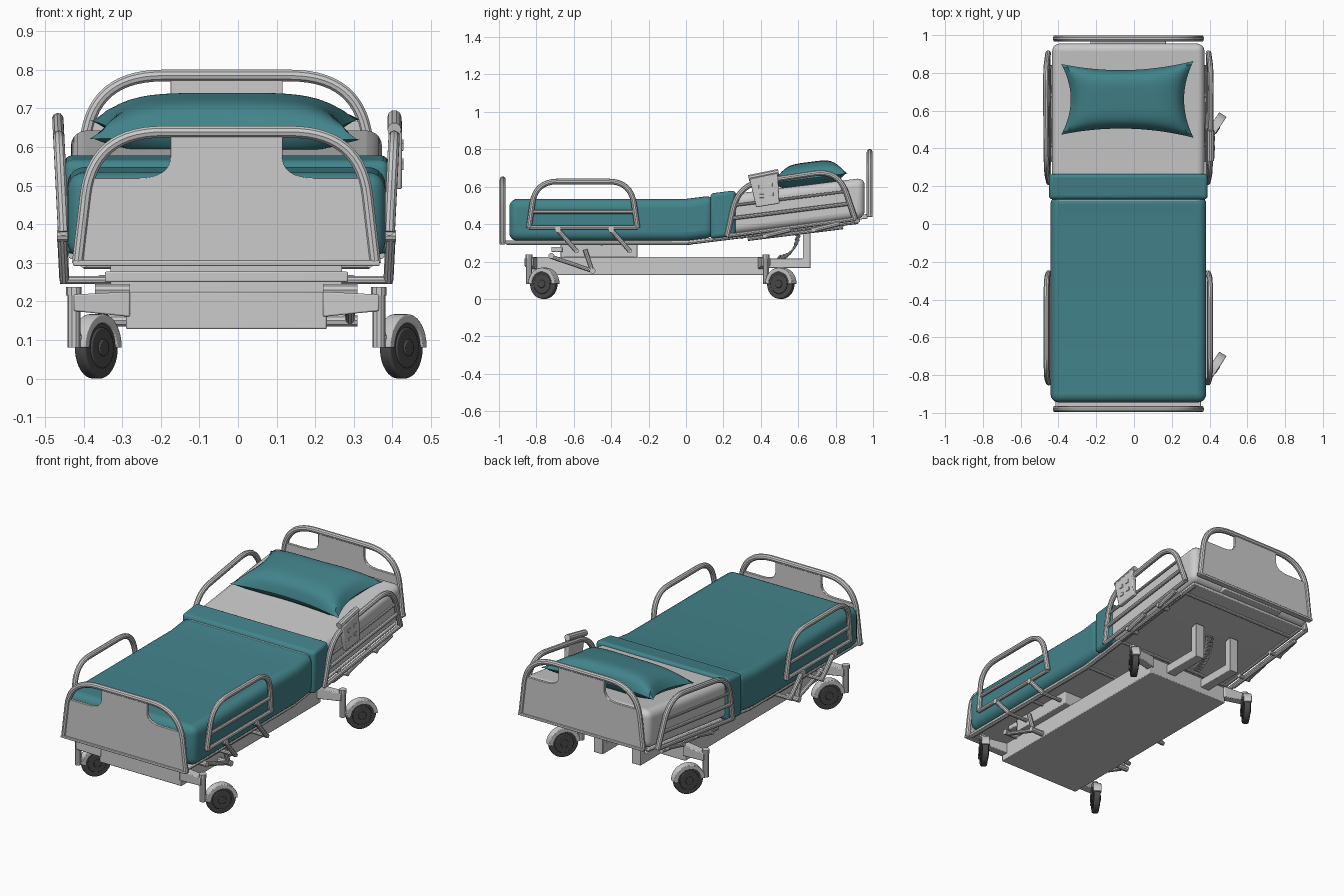
import bpy, bmesh, math
from mathutils import Vector as V

if "Cube" in bpy.data.objects:
    bpy.data.objects.remove(bpy.data.objects["Cube"])

CX = -0.03          # bed centre line (turned castors shift it off x = 0)
SLOPE = 0.123       # raised head section


def material(name, rgb):
    m = bpy.data.materials.new(name)
    m.diffuse_color = (*rgb, 1)
    m.use_nodes = True
    m.node_tree.nodes["Principled BSDF"].inputs["Base Color"].default_value = m.diffuse_color
    return m


TEAL = material("teal_cloth", (0.055, 0.23, 0.26))
DARK = material("dark_rubber", (0.07, 0.07, 0.07))


def finish(ob, mat=None, bevel=0, seg=2):
    bpy.context.view_layer.objects.active = ob
    for o in bpy.context.selected_objects:
        o.select_set(False)
    ob.select_set(True)
    if ob.type == 'CURVE':
        bpy.ops.object.convert(target='MESH')
    if bevel:
        b = ob.modifiers.new("bevel", 'BEVEL')
        b.width, b.segments, b.limit_method = bevel, seg, 'ANGLE'
    bpy.ops.object.shade_smooth_by_angle(angle=math.radians(35))
    if mat:
        ob.data.materials.append(mat)
    return ob


def mesh(name, verts, faces, mat=None, bevel=0, seg=2):
    me = bpy.data.meshes.new(name)
    me.from_pydata([tuple(v) for v in verts], [], faces)
    bm = bmesh.new()
    bm.from_mesh(me)
    bmesh.ops.recalc_face_normals(bm, faces=bm.faces)
    bm.to_mesh(me)
    bm.free()
    ob = bpy.data.objects.new(name, me)
    bpy.context.collection.objects.link(ob)
    return finish(ob, mat, bevel, seg)


def prism(name, pts, offset, mat=None, bevel=0, seg=2):
    """Polygon extruded symmetrically by +-offset."""
    n, off = len(pts), V(offset)
    verts = [V(p) - off for p in pts] + [V(p) + off for p in pts]
    faces = [list(range(n)), list(range(n, 2 * n))]
    faces += [[i, (i + 1) % n, n + (i + 1) % n, n + i] for i in range(n)]
    return mesh(name, verts, faces, mat, bevel, seg)


def lift(y):
    return SLOPE * max(y, 0)


def slab(name, a, y0, y1, z0, z1, mat=None, bevel=0.004, seg=2, x=CX):
    """Box of half width a that follows the bend of the deck at y = 0."""
    top = [y0, 0, y1] if y0 < 0 < y1 else [y0, y1]
    pts = [(x, y, z0 + lift(y)) for y in top] + [(x, y, z1 + lift(y)) for y in reversed(top)]
    return prism(name, pts, (a, 0, 0), mat, bevel, seg)


def box(name, x, y0, y1, z0, z1, a, bevel=0.004):
    return prism(name, [(x, y0, z0), (x, y1, z0), (x, y1, z1), (x, y0, z1)], (a, 0, 0), None, bevel)


def rounded(pts, r, closed=False, n=8):
    """Polyline with its corners rounded off."""
    pts = [V(p) for p in pts]
    out = []
    for i, p in enumerate(pts):
        if not closed and i in (0, len(pts) - 1):
            out.append(p)
            continue
        q, s = pts[i - 1], pts[(i + 1) % len(pts)]
        a = p + (q - p).normalized() * min(r, (q - p).length * .48)
        b = p + (s - p).normalized() * min(r, (s - p).length * .48)
        for k in range(n + 1):
            t = k / n
            out.append(a * (1 - t) ** 2 + p * 2 * t * (1 - t) + b * t * t)
    return out


def tube(name, pts, r, closed=False, mat=None):
    cu = bpy.data.curves.new(name, 'CURVE')
    cu.dimensions, cu.bevel_depth, cu.bevel_resolution, cu.use_fill_caps = '3D', r, 3, True
    sp = cu.splines.new('POLY')
    sp.points.add(len(pts) - 1)
    for p, q in zip(sp.points, pts):
        p.co = (*q, 1)
    sp.use_cyclic_u = closed
    ob = bpy.data.objects.new(name, cu)
    bpy.context.collection.objects.link(ob)
    return finish(ob, mat)


# Mattress, cover and folded sheet edge
slab("mattress", 0.403, -0.1, 0.955, 0.315, 0.53, None, 0.04, 5)
slab("blanket", 0.412, -0.945, 0.15, 0.31, 0.535, TEAL, 0.045, 5)
slab("blanket_fold", 0.42, 0.13, 0.265, 0.305, 0.548, TEAL, 0.02, 4)

# Pillow: pinched corners, puffed middle
N = 24
verts, faces = [], []
for side in (1, -1):
    base = len(verts)
    for j in range(N + 1):
        for i in range(N + 1):
            u, v = 2 * i / N - 1, 2 * j / N - 1
            x = CX - .005 + u * (0.35 - 0.05 * (1 - v * v) * abs(u))
            y = 0.66 + v * (0.195 - 0.04 * (1 - u * u) * abs(v)) + 0.008 * u * v
            puff = (max(0, 1 - u ** 4) * max(0, 1 - v ** 4)) ** 0.6
            z = 0.645 + 0.13 * (y - 0.66) + puff * (0.087 if side > 0 else -0.05)
            verts.append((x, y, z))
    for j in range(N):
        for i in range(N):
            k = base + j * (N + 1) + i
            f = [k, k + 1, k + N + 2, k + N + 1]
            faces.append(f if side > 0 else f[::-1])
mesh("pillow", verts, faces, TEAL)

# Head and foot boards: tube arch, panel with two hand openings, bottom bar
for name, y, z0 in (("footboard", -0.98, 0.298), ("headboard", 0.982, 0.444)):
    P = lambda u, w: (CX + u, y, z0 + w)
    arch = [P(-.385, 0), P(-.345, .341), P(.345, .341), P(.385, 0)]
    tube(name + "_frame", rounded(arch, 0.18, n=14), 0.016)
    half = [V(P(.375, 0)), V(P(.362, .22))]
    half += rounded([P(.358, .222), P(.145, .222), P(.145, .34)], 0.085)
    left = [V((2 * CX - p.x, p.y, p.z)) for p in reversed(half)]
    prism(name + "_panel", half + left, (0, .008, 0), None, 0.002)
    prism(name + "_bottom_bar", [P(-.397, -.006), P(.397, -.006), P(.397, .008), P(-.397, .008)],
          (0, .016, 0), None, 0.003)

# Deck under the mattress
slab("deck", 0.385, -0.97, 0.93, 0.296, 0.311)
slab("head_board_mount", 0.2, 0.9, 0.97, 0.31, 0.335)
for s in (-1, 1):
    x = CX + s * 0.37
    tube("deck_side_rail", [(x, -.96, .298), (x, 0, .298), (x, .92, .298 + lift(.92))], 0.011)
for y in (-.45, 0.02, .3, .84):
    z = .294 + lift(y)
    tube("deck_cross_rail", [(CX - .37, y, z), (CX + .37, y, z)], 0.01)

# Base chassis and lifting parts
box("base_chassis", CX, -0.84, 0.42, 0.128, 0.225, 0.26)
box("lift_housing", CX, -0.67, -0.26, 0.222, 0.297, 0.30)
box("front_cross_beam", CX, -0.72, -0.66, 0.25, 0.277, 0.315)
for s in (-1, 1):
    x = CX + s * 0.12
    prism("rear_column", [(x, .40, .165), (x, .665, .165), (x, .665, .37), (x, .625, .36),
                          (x, .625, .215), (x, .40, .215)], (.028, 0, 0), None, 0.003)
coil = []
for i in range(161):
    t = i / 160
    a = t * 10 * math.tau
    c = V((CX, .49 + .11 * math.sin(t * math.pi / 2), .215 + .13 * t * t + .02 * t))
    coil.append(c + V((math.cos(a) * .02, math.sin(a) * .012, math.sin(a) * .016)))
tube("coiled_cable", coil, 0.005)

# Turned castors
ROLL, AXLE, UP = V((.55, .835, 0)), V((.835, -.55, 0)), V((0, 0, 1))


def ring(c, r, a0=0.0, a1=math.tau, n=36, ends=False):
    return [c + ROLL * r * math.cos(a0 + (a1 - a0) * i / n) + UP * r * math.sin(a0 + (a1 - a0) * i / n)
            for i in range(n + ends)]


for s in (-1, 1):
    for y in (-0.84, 0.427):
        x = CX + s * 0.395
        tube("castor_post", [(x, y, .08), (x, y, .225)], 0.017)
        tube("castor_post_cap", [(x, y, .215), (x, y, .237)], 0.02)
        xi, ym = CX + s * 0.25, y + (0.02 if y < 0 else -0.02)
        prism("castor_arm", [(xi, ym, .16), (x, y, .175), (x, y, .218), (xi, ym, .225)],
              (0, .024, 0), None, 0.004)
        c = V((x + .058, y + .08, .08))
        prism("wheel", ring(c, .08), AXLE * .017, DARK, 0.007, 3)
        prism("wheel_disc", ring(c, .053), AXLE * .021, DARK, 0.004)
        prism("wheel_hub", ring(c, .022, n=20), AXLE * .026, DARK, 0.003)
        prism("wheel_fender", ring(c, .087, 0, math.pi, 24, True) + ring(c, .064, math.pi, 0, 24, True),
              AXLE * .023, None, 0.003)
        tube("castor_fork", [(x, y, .1), c + UP * .045], 0.013)

# Side rails, leaning slightly outwards, with their linkages
for s in (-1, 1):
    def R(y, z, out=0):
        return (CX + s * (0.418 + 0.05 * (z - 0.3) + out), y, z)

    loop = [R(-.84, .38), R(-.805, .628), R(-.295, .628), R(-.26, .38)]
    tube("foot_side_rail", rounded(loop, 0.12), 0.015)
    tube("foot_rail_lower_bar", [R(-.84, .382), R(-.26, .382)], 0.012)
    tube("foot_rail_middle_bar", [R(-.825, .465), R(-.275, .465)], 0.011)
    for y in (-.685, -.40):
        tube("foot_rail_link", [R(y, .37, .004), R(y + .1, .255, .004)], 0.013)
        tube("foot_rail_pivot", [(CX + s * .29, y + .1, .255), R(y + .1, .255, .015)], 0.011)
        tube("foot_rail_joint", [R(y, .37, -.015), R(y, .37, .018)], 0.016)

    loop = [R(.22, .335), R(.28, .61), R(.815, .69), R(.905, .425)]
    tube("head_side_rail", rounded(loop, 0.13), 0.015)
    tube("head_rail_lower_bar", [R(.22, .337), R(.905, .427)], 0.012)
    tube("head_rail_middle_bar", [R(.24, .43), R(.88, .51)], 0.011)
    tube("head_rail_upper_bar", [R(.255, .50), R(.86, .575)], 0.008)
    tube("head_rail_slide", [R(.33, .32, -.02), R(.84, .383, -.02)], 0.011)
    for y in (.42, .68):
        z = .325 + .123 * (y - .33)
        tube("head_rail_link", [R(y, z, 0), R(y + .14, z + .035, 0)], 0.014)
        tube("head_rail_pivot", [(CX + s * .36, y, z), R(y, z, .015)], 0.012)

    # Brake pedals
    x = CX + s * 0.32
    tube("pedal_bar", [(x, -.72, .225), (x, -.5, .15)], 0.012)
    tube("pedal_lever", [(x, -.54, .265), (x, -.5, .145)], 0.013)
    for y, z in ((-.72, .23), (-.5, .15)):
        tube("pedal_shaft", [(CX + s * .25, y, z), (x + s * .02, y, z)], 0.016)

# Control panel on the right head rail
face = [(.412, .34, .64), (.412, .49, .672), (.412, .50, .51), (.412, .375, .49)]
prism("control_panel", face, (.013, 0, 0), None, 0.005)
tube("control_panel_grip", [(.405, .335, .645), (.405, .495, .678)], 0.018)
for y, z in ((.40, .60), (.45, .61), (.405, .55), (.455, .56)):
    box("control_button", .425, y - .012, y + .012, z - .01, z + .01, .004, 0.002)
